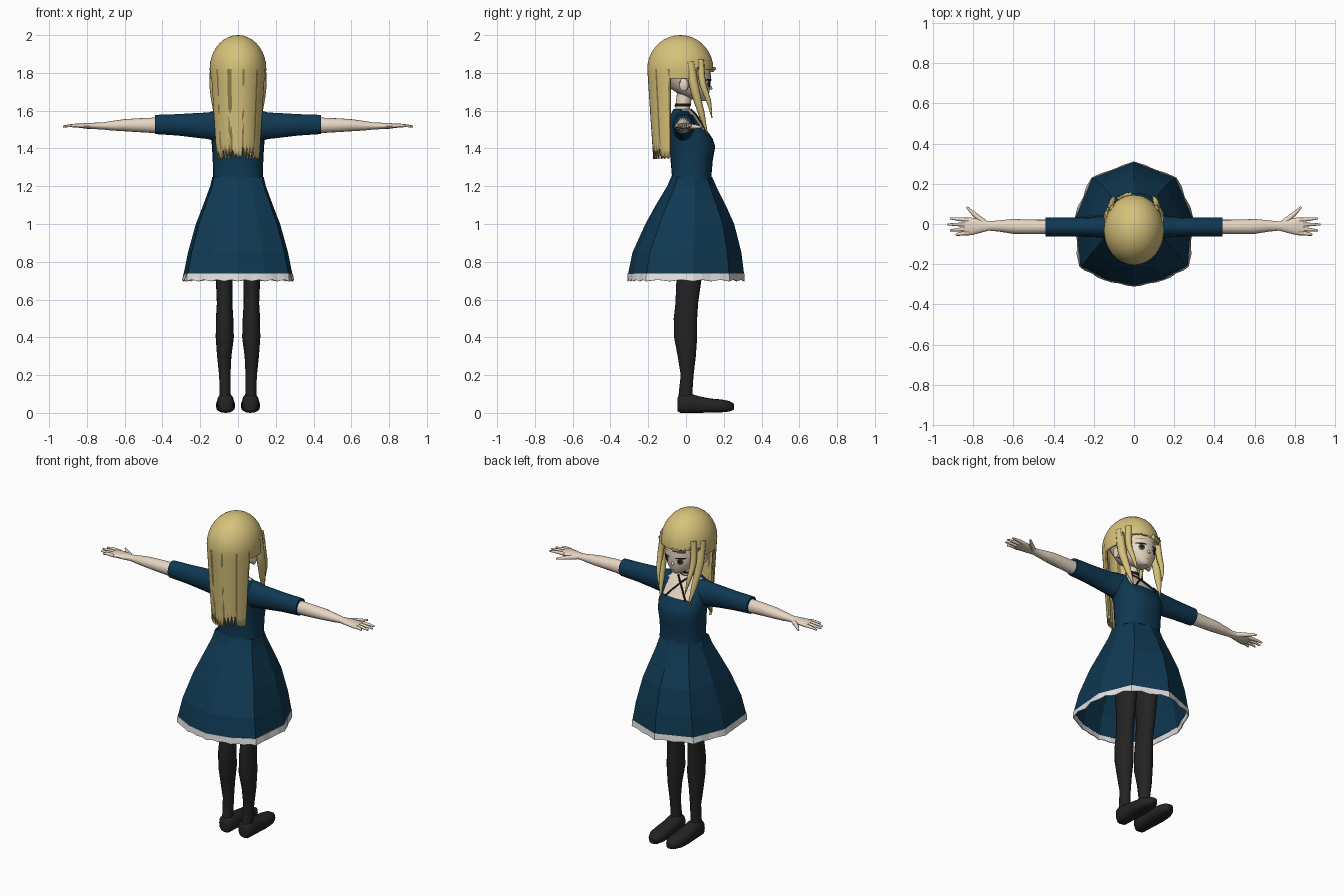
import bpy, bmesh, math, random
from mathutils import Vector
from mathutils.bvhtree import BVHTree

random.seed(4)
if "Cube" in bpy.data.objects:
    bpy.data.objects.remove(bpy.data.objects["Cube"])


def material(name, *rgb):
    m = bpy.data.materials.new(name)
    m.use_nodes = True
    m.diffuse_color = (*rgb, 1)
    m.node_tree.nodes["Principled BSDF"].inputs["Base Color"].default_value = (*rgb, 1)
    return m


HAIR = material("blonde", 0.68, 0.54, 0.2)
STREAK = material("dark blonde", 0.28, 0.21, 0.07)
SKIN = material("skin", 0.8, 0.67, 0.54)
NAVY = material("navy cloth", 0.005, 0.04, 0.085)
WHITE = material("white", 0.75, 0.75, 0.75)
STOCKING = material("black stocking", 0.017, 0.017, 0.018)
BLACK = material("black", 0.008, 0.008, 0.008)
IRIS = material("olive iris", 0.1, 0.09, 0.035)
LIP = material("lip", 0.45, 0.22, 0.18)


def finish(name, bm, mats, smooth=True):
    bmesh.ops.remove_doubles(bm, verts=bm.verts, dist=0.0004)
    bmesh.ops.recalc_face_normals(bm, faces=bm.faces)
    mesh = bpy.data.meshes.new(name)
    bm.to_mesh(mesh)
    bm.free()
    ob = bpy.data.objects.new(name, mesh)
    bpy.context.collection.objects.link(ob)
    for m in mats:
        mesh.materials.append(m)
    if smooth:
        bpy.ops.object.select_all(action="DESELECT")
        ob.select_set(True)
        bpy.context.view_layer.objects.active = ob
        bpy.ops.object.shade_smooth_by_angle(angle=math.radians(50))
    return ob


def bridge(bm, rings, closed=True):
    n = len(rings[0])
    for a, b in zip(rings, rings[1:]):
        for i in range(n if closed else n - 1):
            bm.faces.new((a[i], a[(i + 1) % n], b[(i + 1) % n], b[i]))


def loft(name, axis, rows, mat, n=20, power=1.0):
    """Rows hold: position on axis, two centres, two radii (in x, y, z order)."""
    bm = bmesh.new()
    rings = []
    for t, ca, cb, ra, rb in rows:
        ring = []
        for i in range(n):
            a = math.tau * i / n
            c, s = math.cos(a), math.sin(a)
            p = [ca + ra * math.copysign(abs(c) ** power, c),
                 cb + rb * math.copysign(abs(s) ** power, s)]
            p.insert("xyz".index(axis), t)
            ring.append(bm.verts.new(p))
        rings.append(ring)
    bridge(bm, rings)
    bm.faces.new(rings[0])
    bm.faces.new(rings[-1])
    return finish(name, bm, [mat])


def strand(name, points, radii, mat):
    cu = bpy.data.curves.new(name, "CURVE")
    cu.dimensions = "3D"
    cu.bevel_depth, cu.bevel_resolution, cu.resolution_u = 1, 2, 6
    cu.use_fill_caps = True
    sp = cu.splines.new("BEZIER")
    sp.bezier_points.add(len(points) - 1)
    for bp, p, r in zip(sp.bezier_points, points, radii):
        bp.co, bp.radius = p, r
        bp.handle_left_type = bp.handle_right_type = "AUTO"
    cu.materials.append(mat)
    ob = bpy.data.objects.new(name, cu)
    bpy.context.collection.objects.link(ob)
    bpy.ops.object.select_all(action="DESELECT")
    ob.select_set(True)
    bpy.context.view_layer.objects.active = ob
    bpy.ops.object.convert(target="MESH")
    bpy.ops.object.shade_smooth()


def surface(ob):
    bm = bmesh.new()
    bm.from_mesh(ob.data)
    tree = BVHTree.FromBMesh(bm)
    bm.free()
    return tree


# Head and face
head = loft("head", "z", [
    (1.652, 0, 0.085, 0.018, 0.02), (1.665, 0, 0.065, 0.045, 0.05),
    (1.69, 0, 0.04, 0.077, 0.082), (1.73, 0, 0.015, 0.104, 0.115),
    (1.78, 0, 0, 0.116, 0.132), (1.84, 0, -0.02, 0.125, 0.145),
    (1.91, 0, -0.03, 0.11, 0.13), (1.96, 0, -0.03, 0.06, 0.07)], SKIN, 32)
face = surface(head)


def plate(name, x, z, w, h, mat, lift):
    bm = bmesh.new()
    rings = []
    for k in (0.01, 0.5, 1):
        ring = []
        for i in range(20):
            a = math.tau * i / 20
            px, pz = x + w * k * math.cos(a), z + h * k * math.sin(a)
            hit = face.ray_cast(Vector((px, 1, pz)), Vector((0, -1, 0)))[0]
            ring.append(bm.verts.new((px, hit.y + lift, pz)))
        rings.append(ring)
    bridge(bm, rings)
    finish(name, bm, [mat])


plate("mouth", 0, 1.682, 0.014, 0.0025, LIP, 0.002)
strand("nose", [(0, 0.118, 1.735), (0, 0.13, 1.722), (0, 0.137, 1.713)], [0.006, 0.008, 0.004], SKIN)
loft("neck", "z", [(1.54, 0, -0.02, 0.05, 0.045), (1.6, 0, -0.02, 0.038, 0.038),
                   (1.7, 0, -0.005, 0.04, 0.042)], SKIN)
loft("choker", "z", [(1.622, 0, -0.018, 0.042, 0.042), (1.637, 0, -0.016, 0.042, 0.043)], BLACK)

# Bodice with a square open neckline
bodice = loft("bodice", "z", [
    (1.235, 0, 0.03, 0.134, 0.108), (1.26, 0, 0.03, 0.132, 0.105),
    (1.34, 0, 0.03, 0.134, 0.112), (1.41, 0, 0.035, 0.138, 0.12),
    (1.45, 0, 0.025, 0.142, 0.117), (1.5, 0, 0.008, 0.142, 0.1),
    (1.54, 0, -0.008, 0.14, 0.085), (1.58, 0, -0.016, 0.128, 0.065),
    (1.6, 0, -0.02, 0.1, 0.05), (1.61, 0, -0.02, 0.05, 0.045)], NAVY, 28, 0.85)
bodice.data.materials.append(SKIN)
for f in bodice.data.polygons:
    c = f.center
    if c.z > 1.5 and abs(c.x) < 0.085 and c.y > -0.02:
        f.material_index = 1
chest = surface(bodice)

# Skirt: faceted bell of wide panels
half = [(0, 1), (0.7, 0.74), (0.97, 0.12), (0.9, -0.68), (0.48, -0.9), (0, -1)]
outline = half + [(-x, y) for x, y in half[-2:0:-1]]
bm = bmesh.new()
rings = []
for z, cy, rx, ry in [(1.25, 0.03, 0.14, 0.108), (1.2, 0.03, 0.152, 0.13), (1.1, 0.025, 0.19, 0.185),
                      (1, 0.02, 0.23, 0.235), (0.85, 0.005, 0.273, 0.288), (0.73, 0, 0.298, 0.308)]:
    rings.append([bm.verts.new((x * rx, cy + y * ry, z)) for x, y in outline])
bridge(bm, rings)
skirt = finish("skirt", bm, [NAVY], False)

# Ruffled white hem
bm = bmesh.new()
top, low = [], []
steps = 4
for (ax, ay), (bx, by) in zip(outline, outline[1:] + outline[:1]):
    for k in range(steps):
        t = k / steps
        x, y = ax + (bx - ax) * t, ay + (by - ay) * t
        wave = 1.03 if k % 2 else 1.0
        top.append(bm.verts.new((x * 0.299, y * 0.309, 0.737)))
        low.append(bm.verts.new((x * 0.302 * wave, y * 0.311 * min(wave, 1.01), 0.697 + 0.008 * (k % 2))))
bridge(bm, [top, low])
hem = finish("skirt_hem", bm, [WHITE], False)
for ob in (skirt, hem):
    mod = ob.modifiers.new("thickness", "SOLIDIFY")
    mod.thickness = 0.005

# Parts on both sides; the figure faces +y, so its own left is -x
for s, side in ((-1, "left"), (1, "right")):
    def both(points):
        return [(s * x, y, z) for x, y, z in points]

    plate(side + "_eye_white", s * 0.047, 1.742, 0.028, 0.021, WHITE, 0.0025)
    plate(side + "_iris", s * 0.045, 1.742, 0.017, 0.02, IRIS, 0.004)
    plate(side + "_pupil", s * 0.045, 1.743, 0.009, 0.012, BLACK, 0.0055)
    plate(side + "_lash", s * 0.048, 1.763, 0.031, 0.005, BLACK, 0.006)
    plate(side + "_brow", s * 0.05, 1.795, 0.026, 0.0025, STREAK, 0.004)
    loft(side + "_ear", "x", [(s * 0.095, -0.005, 1.735, 0.02, 0.03), (s * 0.122, -0.012, 1.738, 0.024, 0.034),
                              (s * 0.128, -0.015, 1.74, 0.016, 0.024)], SKIN, 12)

    # Crossed neck straps lying on the chest
    a, b = Vector((s * 0.035, 0.03, 1.61)), Vector((-s * 0.075, 0.12, 1.505))
    path = [chest.find_nearest(a.lerp(b, i / 6))[0] + Vector((0, 0.002, 0.002)) for i in range(7)]
    strand(side + "_strap", path, [0.005] * 7, BLACK)

    # Sleeve and arm
    loft(side + "_sleeve", "x", [(s * x, *r) for x, *r in [
        (0.08, -0.01, 1.515, 0.06, 0.078), (0.13, -0.012, 1.52, 0.06, 0.08),
        (0.16, -0.014, 1.52, 0.054, 0.072), (0.22, -0.015, 1.522, 0.049, 0.067),
        (0.32, -0.015, 1.525, 0.047, 0.058), (0.44, -0.015, 1.527, 0.047, 0.052)]], NAVY, 14)
    loft(side + "_arm", "x", [(s * x, *r) for x, *r in [
        (0.42, -0.014, 1.522, 0.036, 0.042), (0.52, -0.014, 1.523, 0.036, 0.037),
        (0.6, -0.012, 1.523, 0.037, 0.032), (0.67, -0.01, 1.52, 0.028, 0.025),
        (0.72, -0.01, 1.519, 0.023, 0.018), (0.76, -0.01, 1.519, 0.033, 0.017),
        (0.81, -0.012, 1.52, 0.044, 0.014), (0.845, -0.012, 1.52, 0.042, 0.01)]], SKIN, 16)
    for i, (y0, y1, tip) in enumerate([(-0.045, -0.055, 0.885), (-0.024, -0.032, 0.915),
                                       (-0.003, -0.002, 0.926), (0.02, 0.028, 0.915)]):
        strand(f"{side}_finger_{i + 1}", both([(0.82, y0, 1.52), (0.87, (y0 + y1) / 2, 1.521), (tip, y1, 1.517)]),
               [0.011, 0.009, 0.005], SKIN)
    strand(side + "_thumb", both([(0.745, 0.008, 1.517), (0.79, 0.045, 1.515), (0.832, 0.085, 1.513)]),
           [0.015, 0.012, 0.005], SKIN)

    # Leg and shoe
    loft(side + "_leg", "z", [(z, s * x, *r) for z, x, *r in [
        (0.05, 0.068, -0.004, 0.033, 0.037), (0.11, 0.068, -0.002, 0.029, 0.036), (0.2, 0.07, 0.006, 0.03, 0.034),
        (0.3, 0.073, 0.004, 0.038, 0.048), (0.4, 0.07, -0.002, 0.048, 0.061), (0.5, 0.071, -0.003, 0.046, 0.062),
        (0.58, 0.071, 0.004, 0.041, 0.06), (0.7, 0.073, 0.015, 0.044, 0.066), (1.0, 0.072, 0.02, 0.068, 0.085),
        (1.1, 0.07, 0.02, 0.068, 0.08)]], STOCKING)
    loft(side + "_shoe", "y", [(y, s * x, *r) for y, x, *r in [
        (-0.046, 0.066, 0.045, 0.024, 0.035), (-0.03, 0.066, 0.049, 0.042, 0.049),
        (0.02, 0.066, 0.051, 0.045, 0.051), (0.07, 0.066, 0.044, 0.046, 0.044), (0.13, 0.066, 0.039, 0.051, 0.037),
        (0.19, 0.064, 0.037, 0.048, 0.034), (0.23, 0.06, 0.035, 0.035, 0.028),
        (0.253, 0.058, 0.033, 0.015, 0.016)]], STOCKING, 16, 0.75)

    # Long locks framing the face
    strand(side + "_rear_lock", both([(0.122, 0.02, 1.86), (0.125, 0.045, 1.72), (0.112, 0.08, 1.59),
                                      (0.095, 0.115, 1.47)]), [0.026, 0.025, 0.018, 0.002], HAIR)
    strand(side + "_front_lock", both([(0.102, 0.075, 1.87), (0.112, 0.09, 1.74), (0.105, 0.12, 1.65),
                                       (0.09, 0.138, 1.56)]), [0.02, 0.018, 0.013, 0.002], HAIR)

# Hair: one shell, short at the fringe and long at the back
cols, dome, drop = 80, 9, 10
bm = bmesh.new()
rings = [[] for _ in range(dome + drop + 1)]
for i in range(cols):
    a = math.tau * i / cols
    back = 1 - math.cos(a)                      # 0 at the fringe, 2 at the back
    tooth = random.uniform(0, 0.09) if i % 2 else 0
    if back < 0.55:
        end = 1.815 + tooth * 0.2
    elif back < 1.33:
        end = 1.77
    else:
        end = 1.345 + tooth
    for j, ring in enumerate(rings):
        if j <= dome:
            t = math.pi / 2 * j / dome
            z, k = 1.82 + 0.18 * math.cos(t), math.sin(t)
        else:
            z = 1.82 + (end - 1.82) * (j - dome) / drop
            k = 1 - 0.38 * (1.82 - z)
        ring.append(bm.verts.new((0.15 * k * math.sin(a), -0.03 + 0.175 * k * math.cos(a), z)))
bridge(bm, rings)
for f in bm.faces:
    i = round((math.atan2(f.calc_center_median().x, -f.calc_center_median().y - 0.03)) * cols / math.tau - 0.5)
    z = f.calc_center_median().z
    if abs(i) < 18 and i % 6 == 2 and 1.39 < z < 1.81 and random.random() < 0.7:
        f.material_index = 1
hair = finish("hair", bm, [HAIR, STREAK])
mod = hair.modifiers.new("thickness", "SOLIDIFY")
mod.thickness = 0.014
